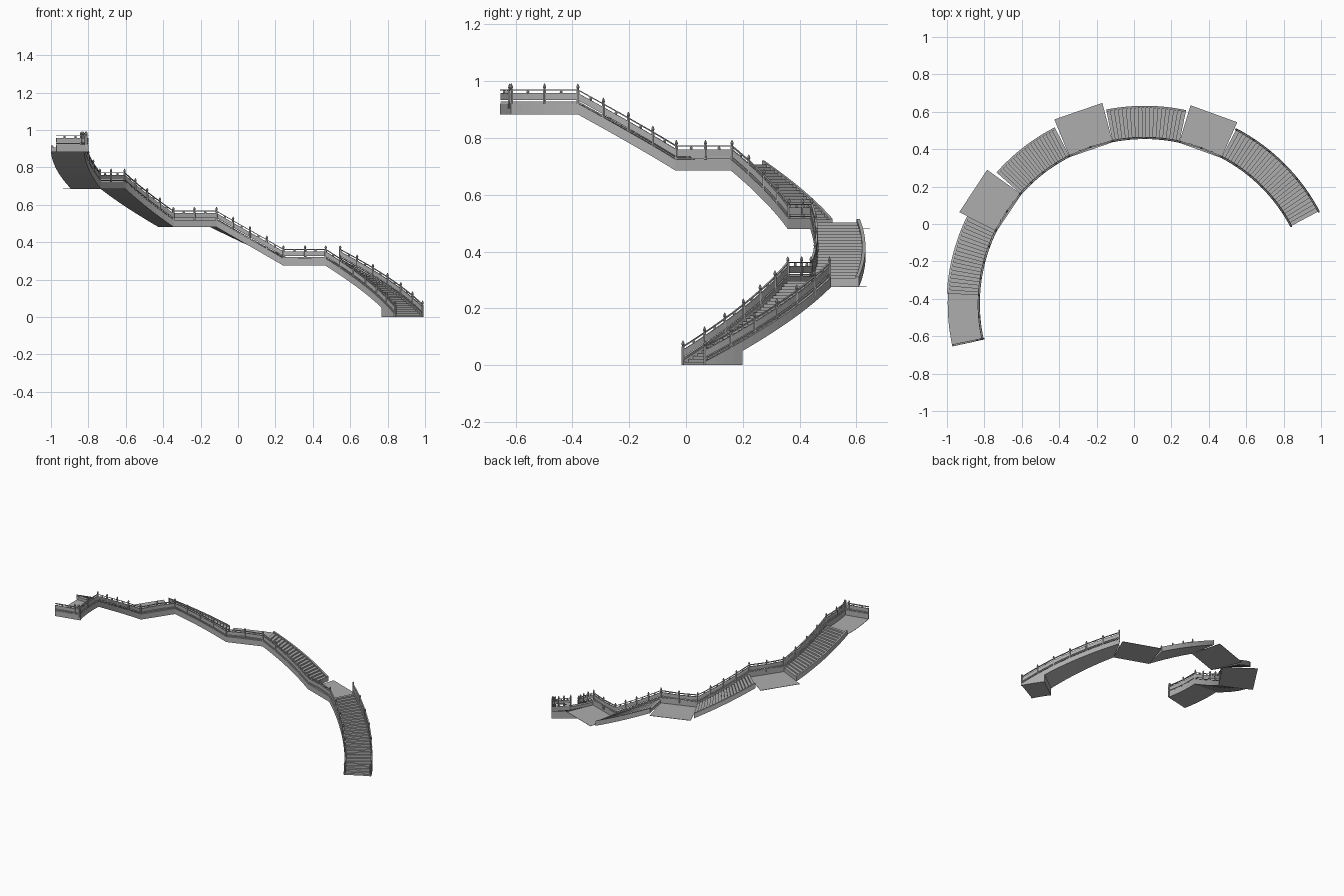
import bpy, bmesh, math

if "Cube" in bpy.data.objects:
    bpy.data.objects.remove(bpy.data.objects["Cube"])

CX, CY, RI, RO = 0.057, -0.427, 0.887, 1.053
# underside profile: (angle in degrees, height)
PROFILE = [(28.0, -0.021), (62.3, 0.275), (77.9, 0.275), (101.2, 0.48), (117.0, 0.48),
           (138.4, 0.685), (153.7, 0.685), (177.0, 0.883), (192.2, 0.883)]
FOOT = 28.0 + 7 * 34.3 / 29       # the lowest flight is solid down to the ground before this angle

STONE = bpy.data.materials.new("dark_stone")
STONE.diffuse_color = (0.42, 0.42, 0.42, 1)
STONE.use_nodes = True
STONE.node_tree.nodes["Principled BSDF"].inputs["Base Color"].default_value = STONE.diffuse_color


def base(a):
    for (a0, z0), (a1, z1) in zip(PROFILE, PROFILE[1:]):
        if a <= a1 + 1e-6:
            return z0 + (z1 - z0) * (a - a0) / (a1 - a0)
    return PROFILE[-1][1]


def pt(r, a, z):
    t = math.radians(a)
    return (CX + r * math.cos(t), CY + r * math.sin(t), max(z, 0))


def finish(name, bm):
    bmesh.ops.recalc_face_normals(bm, faces=bm.faces)
    me = bpy.data.meshes.new(name)
    bm.to_mesh(me)
    bm.free()
    me.materials.append(STONE)
    ob = bpy.data.objects.new(name, me)
    bpy.context.collection.objects.link(ob)
    return ob


def sweep(bm, r0, r1, a0, a1, n, lo, hi, flare=(0, 0)):
    """Curved bar of rectangular section; flare shifts the outer end angles."""
    rings = []
    for i in range(n + 1):
        t = i / n
        a = a0 + (a1 - a0) * t
        b = a + flare[0] * (1 - t) + flare[1] * t
        rings.append([bm.verts.new(pt(r, c, f(a))) for r, c, f in
                      ((r0, a, lo), (r1, b, lo), (r1, b, hi), (r0, a, hi))])
    for p, q in zip(rings, rings[1:]):
        for k in range(4):
            bm.faces.new((p[k], p[(k + 1) % 4], q[(k + 1) % 4], q[k]))
    bm.faces.new(rings[0])
    bm.faces.new(rings[-1][::-1])


def off(d):
    return lambda a: base(a) + d


def const(z):
    return lambda a: z


def lathe(bm, r, a, z, prof):
    """Small six-sided turned shape from (radius, height) pairs."""
    x, y, _ = pt(r, a, 0)
    rings = [[bm.verts.new((x + q * math.cos(k * math.pi / 3), y + q * math.sin(k * math.pi / 3),
                            max(z + h, 0))) for k in range(6)] for q, h in prof]
    for p, q in zip(rings, rings[1:]):
        for k in range(6):
            bm.faces.new((p[k], p[(k + 1) % 6], q[(k + 1) % 6], q[k]))
    bm.faces.new(rings[0][::-1])
    bm.faces.new(rings[-1])


POST = [(.006, .02), (.006, .086), (.0035, .089), (.0065, .095), (.005, .101), (.001, .108)]
STUB = [(.004, .072), (.006, .078), (.004, .085)]


def railing(name, r, a0, a1, n, bays):
    bm = bmesh.new()
    sweep(bm, r - .004, r + .004, a0, a1, n, off(.041), off(.046))
    sweep(bm, r - .003, r + .003, a0, a1, n, off(.050), off(.075))
    sweep(bm, r - .004, r + .004, a0, a1, n, off(.084), off(.088))
    for i in range(bays + 1):
        a = a0 + (a1 - a0) * i / bays
        lathe(bm, r, a, base(a), POST)
        if i < bays:
            a += (a1 - a0) / bays / 2
            lathe(bm, r, a, base(a), STUB)
    finish(name, bm)


def stringer(name, r, a0, a1, n, h):
    bm = bmesh.new()
    if a0 < FOOT:
        sweep(bm, r - .006, r + .006, a0, FOOT, 4, const(0), off(h))
        a0 = FOOT
    sweep(bm, r - .006, r + .006, a0, a1, n, off(0), off(h))
    finish(name, bm)


# flights of steps with side stringers and inner railing
for k, (seg, n, bays) in enumerate([(0, 29, 6), (2, 20, 4), (4, 20, 4), (6, 20, 4)], 1):
    (a0, z0), (a1, z1) = PROFILE[seg], PROFILE[seg + 1]
    bm = bmesh.new()
    for i in range(n):
        s, e = a0 + (a1 - a0) * i / n, a0 + (a1 - a0) * (i + 1) / n
        low = const(0) if (s + e) / 2 < FOOT else off(0)
        sweep(bm, RI, RO, s, e, 1, low, const(z0 + .022 + (z1 - z0) * (i + 1) / n))
    finish(f"steps_{k}", bm)
    stringer(f"inner_stringer_{k}", RI, a0, a1, 12, .039)
    stringer(f"outer_stringer_{k}", RO, a0, a1, 12, .035)
    railing(f"inner_railing_{k}", RI, a0, a1, 12, bays)
    if k == 1:
        railing("outer_railing_1", RO, a0, a1, 12, bays)

# landings: three thin straight overhanging plates, then a curved one at the top
for k, seg in enumerate((1, 3, 5, 7), 1):
    a0, a1 = PROFILE[seg][0], PROFILE[seg + 1][0]
    top = k == 4
    n = 6 if top else 1
    bm = bmesh.new()
    sweep(bm, RI, RO if top else 1.09 + .008 * min(k - 1, 2), a0, a1, n, off(0), off(.002),
          (0, 0) if top else (.7, -.9) if k < 3 else (1.2, 0))
    finish(f"landing_{k}", bm)
    stringer(f"landing_inner_edge_{k}", RI, a0, a1, n, .039)
    railing(f"landing_railing_{k}", RI, a0, a1, n if top else 2, 2)

# closing rail across the end of the top landing
END, Z = PROFILE[-1]
bm = bmesh.new()
for lo, hi, w in ((0, .039, .3), (.041, .046, .22), (.050, .075, .16), (.084, .088, .25)):
    sweep(bm, RI - .01, RO, END - w, END + w, 1, const(Z + lo), const(Z + hi))
for r in (RI + .03, RO - .16):
    lathe(bm, r, END, Z, POST)
for r in (RI + .06, RI + .12):
    lathe(bm, r, END, Z, STUB)
finish("end_railing", bm)
